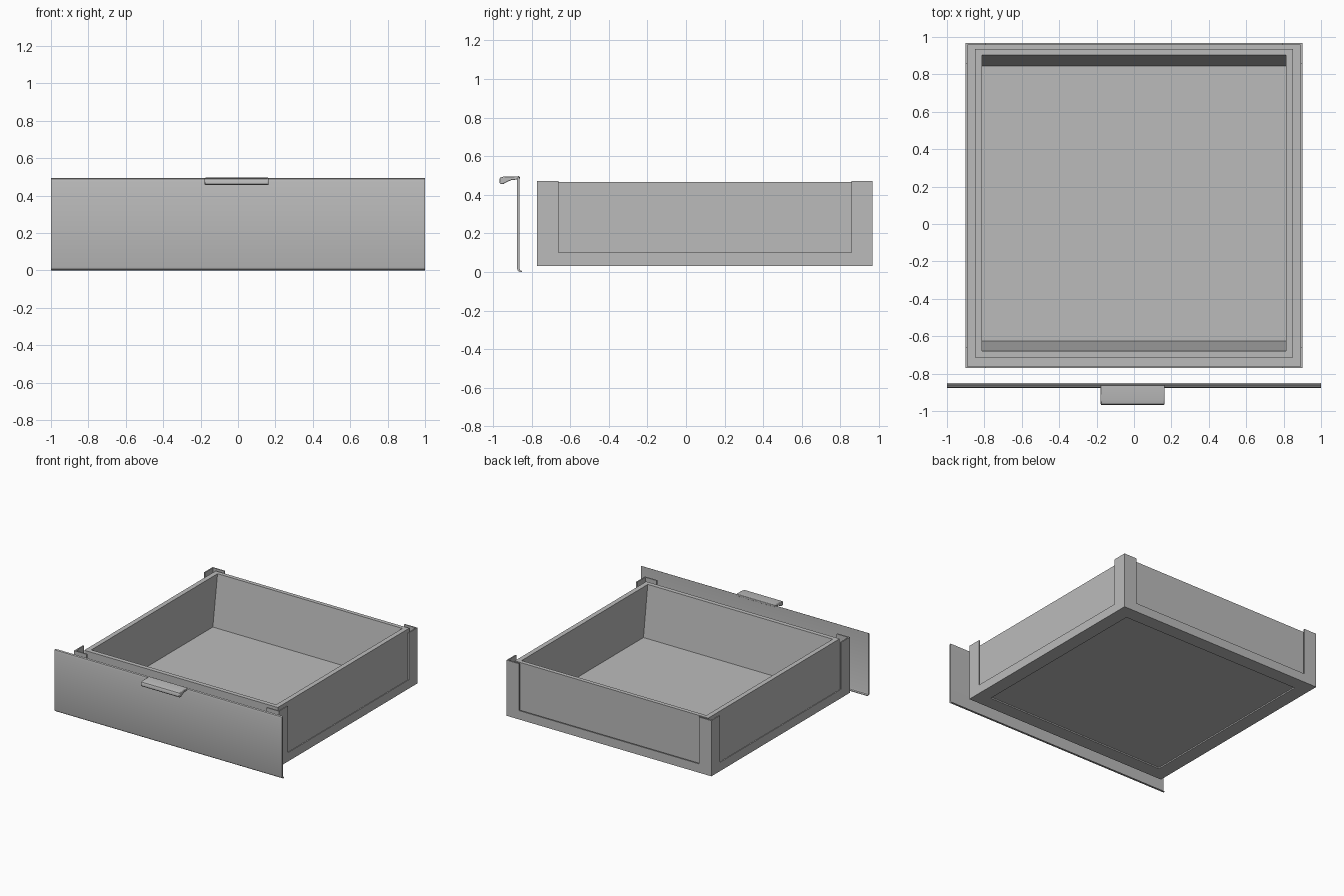
import bpy
import bmesh

cube = bpy.data.objects.get("Cube")
if cube:
    bpy.data.objects.remove(cube, do_unlink=True)

grey = bpy.data.materials.new("plain_grey")
grey.use_nodes = True
grey.diffuse_color = (0.5, 0.5, 0.5, 1)
grey.node_tree.nodes["Principled BSDF"].inputs["Base Color"].default_value = (0.5, 0.5, 0.5, 1)


def make_object(name, bm):
    bmesh.ops.recalc_face_normals(bm, faces=bm.faces)
    mesh = bpy.data.meshes.new(name)
    bm.to_mesh(mesh)
    bm.free()
    mesh.materials.append(grey)
    obj = bpy.data.objects.new(name, mesh)
    bpy.context.collection.objects.link(obj)
    return obj


def loft(name, loops, ring=False):
    """Skin a list of equal point loops; close into a ring or cap both ends."""
    bm = bmesh.new()
    rows = [[bm.verts.new(p) for p in loop] for loop in loops]
    pairs = list(zip(rows, rows[1:]))
    if ring:
        pairs.append((rows[-1], rows[0]))
    else:
        bm.faces.new(rows[0])
        bm.faces.new(rows[-1])
    for a, b in pairs:
        for i in range(len(a)):
            j = (i + 1) % len(a)
            bm.faces.new((a[i], a[j], b[j], b[i]))
    return make_object(name, bm)


def rect(x, y0, y1, z):
    return [(-x, y0, z), (x, y0, z), (x, y1, z), (-x, y1, z)]


def shade_smooth(obj):
    bpy.ops.object.select_all(action="DESELECT")
    obj.select_set(True)
    bpy.context.view_layer.objects.active = obj
    bpy.ops.object.shade_smooth_by_angle(angle=0.6)


# Outer frame dimensions
X, FRONT, BACK = 0.90, -0.771, 0.967
BOTTOM, LEDGE, TOP = 0.03, 0.10, 0.472
SHEET, FLANGE = 0.01, 0.11


def frame_rect(inset, z):
    return rect(X - inset, FRONT + inset, BACK - inset, z)


# Bottom angle frame: flat flange below with a low upright rim
loft("bottom_frame", [
    frame_rect(0, BOTTOM), frame_rect(0, LEDGE),
    frame_rect(SHEET, LEDGE), frame_rect(SHEET, BOTTOM + SHEET),
    frame_rect(FLANGE, BOTTOM + SHEET), frame_rect(FLANGE, BOTTOM)], ring=True)

# Four thin L-shaped corner posts
for side, sx in (("left", 1), ("right", -1)):
    for end, y, sy in (("front", FRONT, 1), ("back", BACK, -1)):
        outline = [(0, 0), (FLANGE, 0), (FLANGE, SHEET),
                   (SHEET, SHEET), (SHEET, FLANGE), (0, FLANGE)]
        loft(f"{end}_{side}_corner_post",
             [[(sx * (X - u), y + sy * v, z) for u, v in outline]
              for z in (LEDGE, TOP)])

# Open box with sloping front and back inner walls
loft("drawer_box", [
    rect(0.85, -0.715, 0.935, BOTTOM + SHEET),
    rect(0.85, -0.715, 0.935, 0.467),
    rect(0.812, -0.68, 0.903, 0.467),
    rect(0.812, -0.626, 0.844, 0.066)])

# Thin front sheet, curled back along the bottom edge
sheet_profile = [(-0.862, 0.495), (-0.872, 0.49), (-0.876, 0.475),
                 (-0.876, 0.02), (-0.872, 0.007), (-0.862, 0.0), (-0.849, 0.0),
                 (-0.849, 0.005), (-0.859, 0.009), (-0.863, 0.02), (-0.862, 0.475)]
panel = loft("front_panel", [[(x, y, z) for y, z in sheet_profile] for x in (-1, 1)])
shade_smooth(panel)

# Hooked pull, rounded at its ends
pull_profile = [(-0.861, 0.496), (-0.94, 0.495), (-0.962, 0.49), (-0.967, 0.48),
                (-0.967, 0.463), (-0.96, 0.456), (-0.946, 0.456), (-0.93, 0.465),
                (-0.905, 0.476), (-0.861, 0.48)]
pull = loft("pull_handle",
            [[(x, y, z) for y, z in pull_profile] for x in (-0.178, 0.163)])
bevel = pull.modifiers.new("rounded_ends", "BEVEL")
bevel.width = 0.004
bevel.segments = 2
bevel.limit_method = "ANGLE"
bevel.angle_limit = 1.0
shade_smooth(pull)
